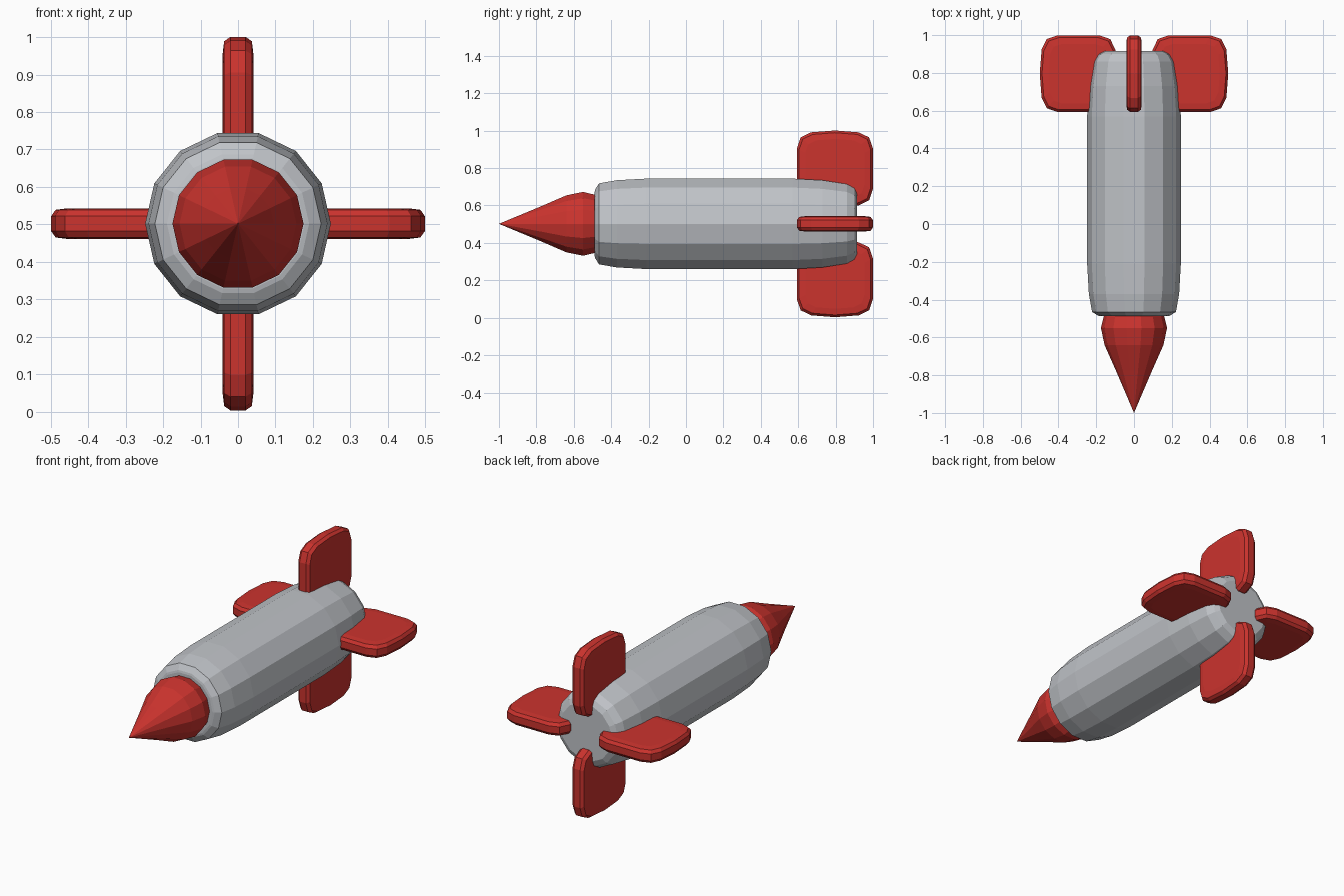
import bpy, bmesh, math
from mathutils import Matrix, Vector

if "Cube" in bpy.data.objects:
    bpy.data.objects.remove(bpy.data.objects["Cube"])

CZ = 0.502      # height of the rocket axis
SIDES = 14


def material(name, rgb):
    m = bpy.data.materials.new(name)
    m.diffuse_color = (*rgb, 1)
    m.use_nodes = True
    m.node_tree.nodes["Principled BSDF"].inputs["Base Color"].default_value = m.diffuse_color
    return m


red = material("red", (0.60, 0.033, 0.027))
grey = material("light grey", (0.53, 0.55, 0.58))


def finish(name, bm, mat):
    bmesh.ops.recalc_face_normals(bm, faces=bm.faces)
    me = bpy.data.meshes.new(name)
    bm.to_mesh(me)
    bm.free()
    me.materials.append(mat)
    ob = bpy.data.objects.new(name, me)
    bpy.context.collection.objects.link(ob)
    return ob


def skin(bm, rings):
    """Bridge consecutive vertex rings and cap both ends."""
    n = len(rings[0])
    for a, b in zip(rings, rings[1:]):
        for i in range(n):
            j = (i + 1) % n
            bm.faces.new((a[i], a[j], b[j], b[i]))
    bm.faces.new(rings[0])
    bm.faces.new(rings[-1])


def lathe(name, profile, mat):
    """Turn (y, radius) points around the rocket axis."""
    bm = bmesh.new()
    rings = []
    for y, r in profile:
        rings.append([bm.verts.new((r * math.cos(2 * math.pi * i / SIDES), y,
                                    CZ + r * math.sin(2 * math.pi * i / SIDES)))
                      for i in range(SIDES)])
    skin(bm, rings)
    bmesh.ops.remove_doubles(bm, verts=bm.verts, dist=1e-4)
    return finish(name, bm, mat)


# Fuselage
lathe("body", [(-0.488, 0.178), (-0.485, 0.19), (-0.465, 0.222), (-0.37, 0.239),
               (-0.21, 0.248), (0.57, 0.248), (0.73, 0.239), (0.86, 0.218),
               (0.90, 0.195), (0.915, 0.165)], grey)

# Nose cone
lathe("nose_cone", [(-0.46, 0.15), (-0.49, 0.16), (-0.55, 0.175), (-0.64, 0.156),
                    (-0.775, 0.096), (-1.0, 0.00001)], red)


# Fins: rounded slabs, stacked outlines with softened rims
def outline(hx, hy):
    corner = [(0, None), (0.01, 0.075), (0.037, 0.02), (0.095, 0)]
    pts = []
    for sx, sy in ((1, 1), (-1, 1), (-1, -1), (1, -1)):
        c = [(sx * (hx - a), sy * (hy - b) if b is not None else 0)
             for a, b in corner]
        c = c[1:] if sx * sy > 0 else c[:0:-1]
        mid = (sx * hx, 0) if sx * sy > 0 else (0, sy * hy)
        pts += [mid] + c
    return pts


def fin(name, angle):
    bm = bmesh.new()
    hx, hy = 0.205, 0.203
    rings = []
    for t, inset in ((-0.041, 0.045), (-0.037, 0.012), (-0.02, 0),
                     (0.02, 0), (0.037, 0.012), (0.041, 0.045)):
        rings.append([bm.verts.new((0.294 + x * (1 - inset / hx),
                                    0.796 + y * (1 - inset / hy), t))
                      for x, y in outline(hx, hy)])
    skin(bm, rings)
    bmesh.ops.transform(bm, verts=bm.verts,
                        matrix=Matrix.Translation(Vector((0, 0, CZ)))
                        @ Matrix.Rotation(angle, 4, 'Y'))
    return finish(name, bm, red)


for k, side in enumerate(("right", "bottom", "left", "top")):
    fin(side + "_fin", k * math.pi / 2)
